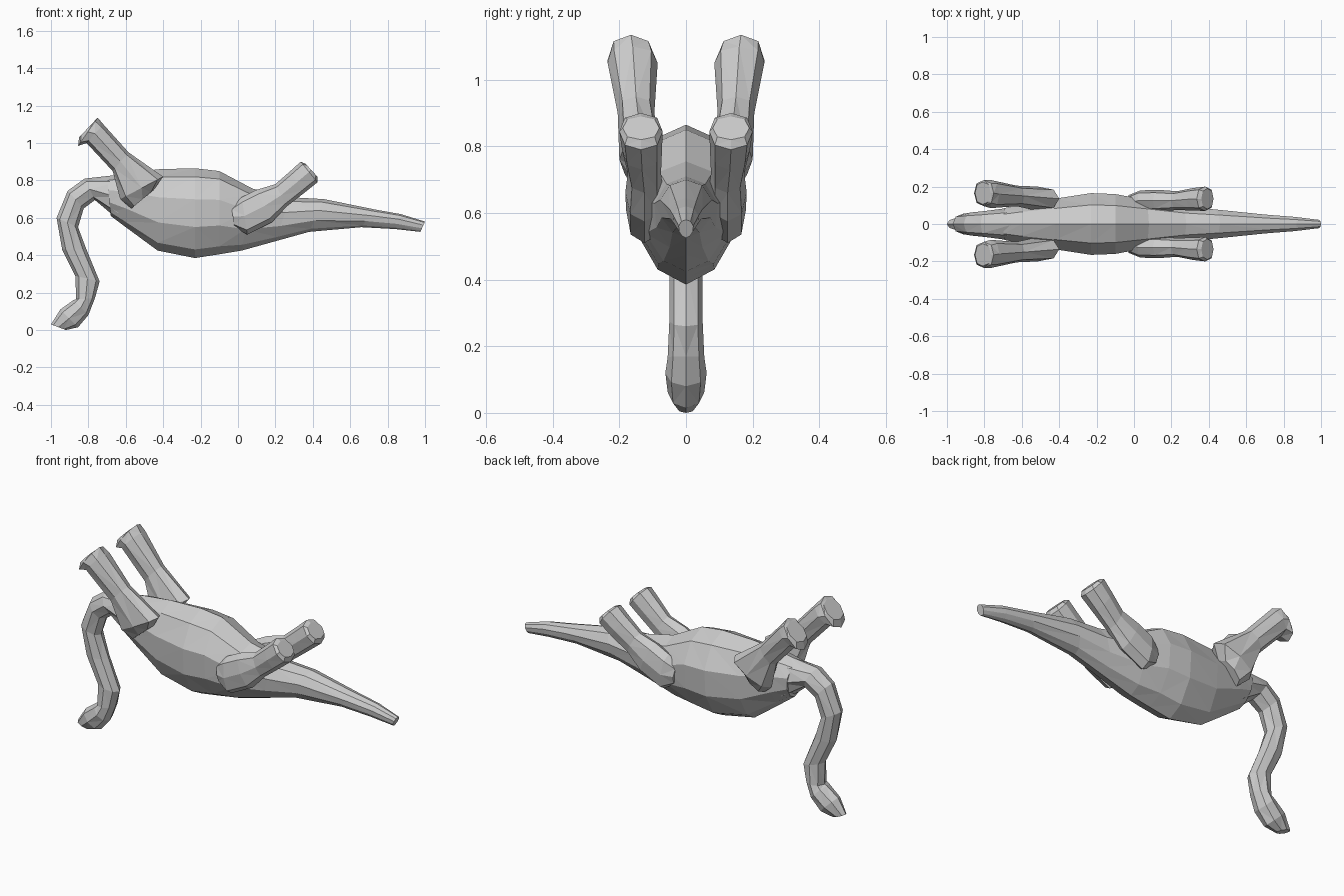
import bpy, bmesh, math


def loft(name, rings, sides, power=1.0, pinch=0.0, flip=1):
    """Skin rings given as (top x, top z, bottom x, bottom z, centre y, half width)."""
    bm = bmesh.new()
    loops = []
    wide = max(math.sin(2 * math.pi * i / sides) for i in range(sides))
    for tx, tz, bx, bz, yc, w in rings:
        loop = []
        for i in range(sides):
            a = 2 * math.pi * i / sides
            c, s = math.cos(a), math.sin(a) / wide
            c = math.copysign(abs(c) ** power, c)
            s = math.copysign(abs(s) ** power, s)
            s *= 1 - pinch * max(0, -c)
            loop.append(bm.verts.new(((tx + bx) / 2 + (tx - bx) / 2 * c,
                                      flip * (yc + w * s),
                                      (tz + bz) / 2 + (tz - bz) / 2 * c)))
        loops.append(loop)
    for a, b in zip(loops, loops[1:]):
        for i in range(sides):
            j = (i + 1) % sides
            bm.faces.new((a[i], a[j], b[j], b[i]))
    bm.faces.new(loops[0])
    bm.faces.new(loops[-1])
    bmesh.ops.triangulate(bm, faces=bm.faces[:])
    bmesh.ops.recalc_face_normals(bm, faces=bm.faces[:])
    me = bpy.data.meshes.new(name)
    bm.to_mesh(me)
    bm.free()
    ob = bpy.data.objects.new(name, me)
    bpy.context.collection.objects.link(ob)
    return ob


# Belly tapering into the long tail
torso = [
    (-0.70, 0.82, -0.68, 0.61, 0, 0.085),
    (-0.60, 0.84, -0.60, 0.55, 0, 0.105),
    (-0.42, 0.86, -0.43, 0.425, 0, 0.135),
    (-0.23, 0.865, -0.23, 0.385, 0, 0.165),
    (-0.10, 0.85, -0.10, 0.405, 0, 0.16),
    (0.08, 0.755, 0.02, 0.425, 0, 0.13),
    (0.28, 0.71, 0.20, 0.475, 0, 0.095),
    (0.46, 0.70, 0.38, 0.525, 0, 0.078),
    (0.73, 0.645, 0.66, 0.55, 0, 0.05),
    (0.87, 0.62, 0.84, 0.54, 0, 0.038),
    (1.00, 0.58, 0.975, 0.525, 0, 0.022),
]
loft("torso_and_tail", torso, 10, pinch=0.2)

# Hanging neck that ends in the head
neck = [
    (-0.64, 0.83, -0.64, 0.59, 0, 0.09),
    (-0.82, 0.81, -0.765, 0.695, 0, 0.07),
    (-0.91, 0.745, -0.825, 0.65, 0, 0.062),
    (-0.97, 0.60, -0.855, 0.55, 0, 0.055),
    (-0.94, 0.43, -0.81, 0.43, 0, 0.05),
    (-0.87, 0.29, -0.74, 0.26, 0, 0.05),
    (-0.865, 0.165, -0.765, 0.17, 0, 0.055),
    (-0.88, 0.16, -0.80, 0.08, 0, 0.062),
    (-0.95, 0.11, -0.855, 0.015, 0, 0.055),
    (-1.00, 0.03, -0.92, 0.00, 0, 0.028),
]
loft("neck_and_head", neck, 8)

# Raised legs, one of each pair on either side
front_leg = [
    (-0.45, 0.75, -0.57, 0.65, 0.11, 0.05),
    (-0.40, 0.82, -0.63, 0.70, 0.135, 0.065),
    (-0.585, 0.95, -0.67, 0.85, 0.15, 0.055),
    (-0.72, 1.10, -0.81, 1.00, 0.16, 0.075),
    (-0.75, 1.135, -0.855, 0.985, 0.165, 0.07),
    (-0.765, 1.12, -0.85, 1.03, 0.165, 0.06),
]
hind_leg = [
    (-0.035, 0.66, -0.02, 0.55, 0.11, 0.045),
    (0.02, 0.71, 0.05, 0.51, 0.125, 0.055),
    (0.10, 0.75, 0.18, 0.575, 0.125, 0.057),
    (0.20, 0.78, 0.26, 0.66, 0.125, 0.05),
    (0.28, 0.85, 0.35, 0.73, 0.132, 0.06),
    (0.335, 0.90, 0.425, 0.79, 0.135, 0.065),
    (0.36, 0.89, 0.425, 0.82, 0.135, 0.055),
]
for side, flip in (("left", 1), ("right", -1)):
    loft("front_leg_" + side, front_leg, 8, power=0.85, flip=flip)
    loft("hind_leg_" + side, hind_leg, 8, power=0.85, flip=flip)
